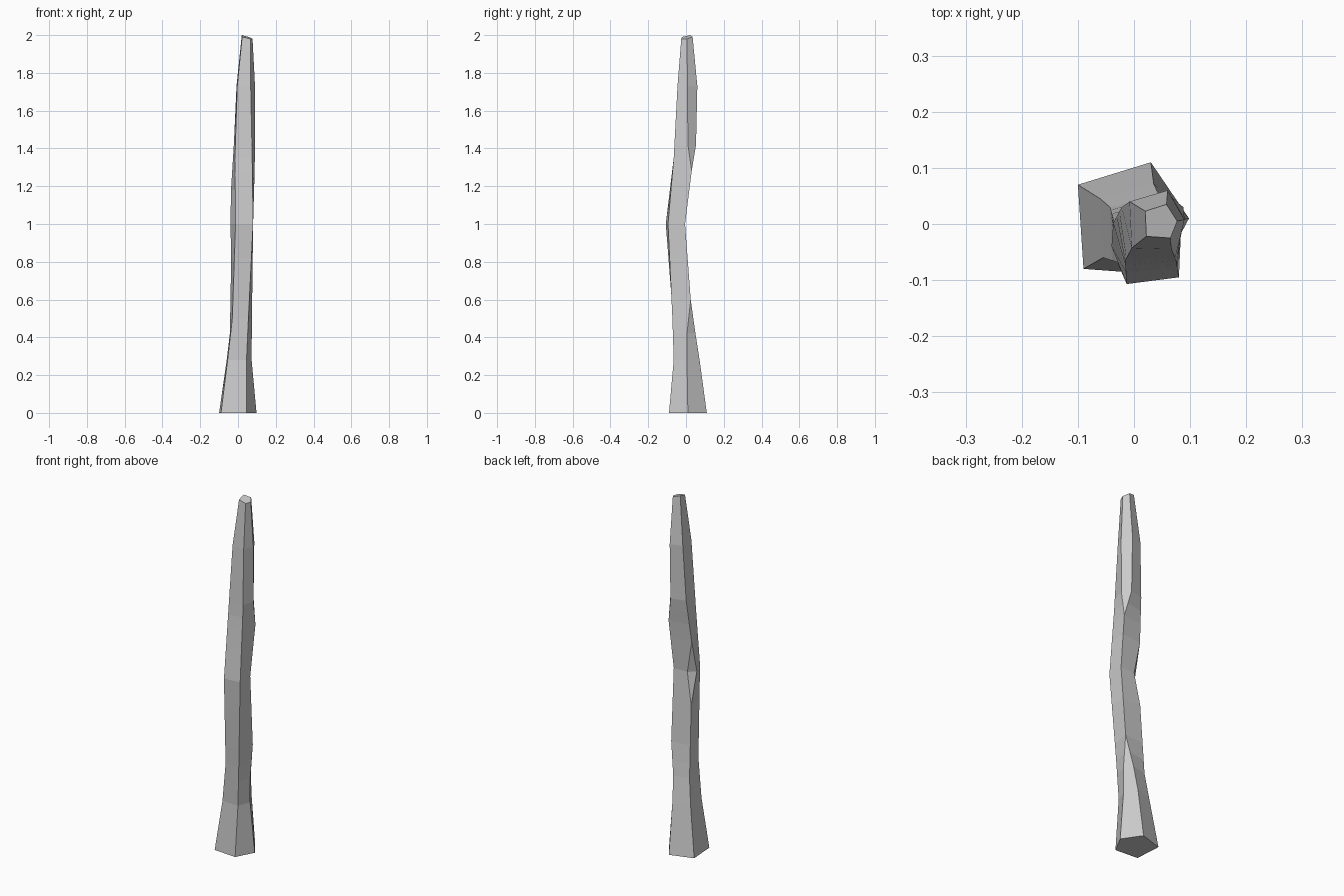
import bpy
import bmesh

cube = bpy.data.objects.get("Cube")
if cube:
    bpy.data.objects.remove(cube, do_unlink=True)

UNIT = 0.01  # paths below are written in hundredths: x, y, height

# Each long edge of the crooked trunk is a path from the foot to the tip
front_left = [(-9, -8, 0), (-5.5, -6, 28), (-3, -6.8, 50), (-1.3, -10.7, 100),
              (-1.6, -6.5, 135), (-.4, -4.3, 173), (2.2, -2.2, 199)]
front_right = [(4.5, -9, 0), (4.5, -6.5, 28), (5.5, -7.2, 50), (8, -9.5, 100),
               (7.5, -6.5, 135), (6.7, -4.5, 173), (6.5, -2.5, 198)]
right_side = [(9.8, 1, 0), (7.2, .5, 28), (7.3, .5, 42), (7.5, 2.5, 60), (8, -.5, 100),
              (8.8, 3, 128), (9, 1, 142), (9, .8, 173), (7.7, .5, 198)]
# The back right edge joins the right edge through the bend
back_right = ([(3, 11, 0), (3.5, 7.2, 28), (4.5, 5, 42)] + right_side[3:6]
              + [(6, 5.3, 142), (6, 6, 173), (5.8, 3.5, 199)])
back_left = [(-10, 7, 0), (-6, 4.5, 28), (-4.3, 3, 42), (-3.6, .5, 82), (-.5, -.5, 100),
             (-3.7, .2, 118), (-2.2, 3, 142), (-.8, 4, 173), (2, 2.3, 200)]
# The back left edge splits in two around a small diamond facet at the bend
left_side = [(-4, -4, z) if z == 100 else (x, y, z) for x, y, z in back_left]

edges = [front_left, front_right, right_side, back_right, back_left, left_side]


def point_at(path, height):
    """Point on a path at a given height."""
    for a, b in zip(path, path[1:]):
        if a[2] <= height <= b[2]:
            t = (height - a[2]) / (b[2] - a[2])
            return [p + (q - p) * t for p, q in zip(a, b)]
    return path[-1]


def flat_material(name, colour):
    mat = bpy.data.materials.new(name)
    mat.use_nodes = True
    mat.diffuse_color = colour
    mat.node_tree.nodes["Principled BSDF"].inputs["Base Color"].default_value = colour
    return mat


# Rings wherever any edge bends, closed by a slanted tip
levels = sorted({p[2] for path in edges for p in path[:-1]})
rings = [[point_at(path, z) for path in edges] for z in levels]
rings.append([path[-1] for path in edges])

bm = bmesh.new()
loops = [[bm.verts.new([c * UNIT for c in p]) for p in ring] for ring in rings]
count = len(edges)
for low, high in zip(loops, loops[1:]):
    for i in range(count):
        j = (i + 1) % count
        bm.faces.new((low[i], low[j], high[j], high[i]))
bm.faces.new(loops[0][::-1])
bm.faces.new(loops[-1])

# Merge the edges that run together, leaving tapered facets
bmesh.ops.remove_doubles(bm, verts=bm.verts, dist=0.0005)
bmesh.ops.recalc_face_normals(bm, faces=bm.faces)

mesh = bpy.data.meshes.new("trunk")
bm.to_mesh(mesh)
bm.free()
mesh.materials.append(flat_material("light grey", (0.6, 0.6, 0.6, 1)))
trunk = bpy.data.objects.new("trunk", mesh)
bpy.context.collection.objects.link(trunk)
